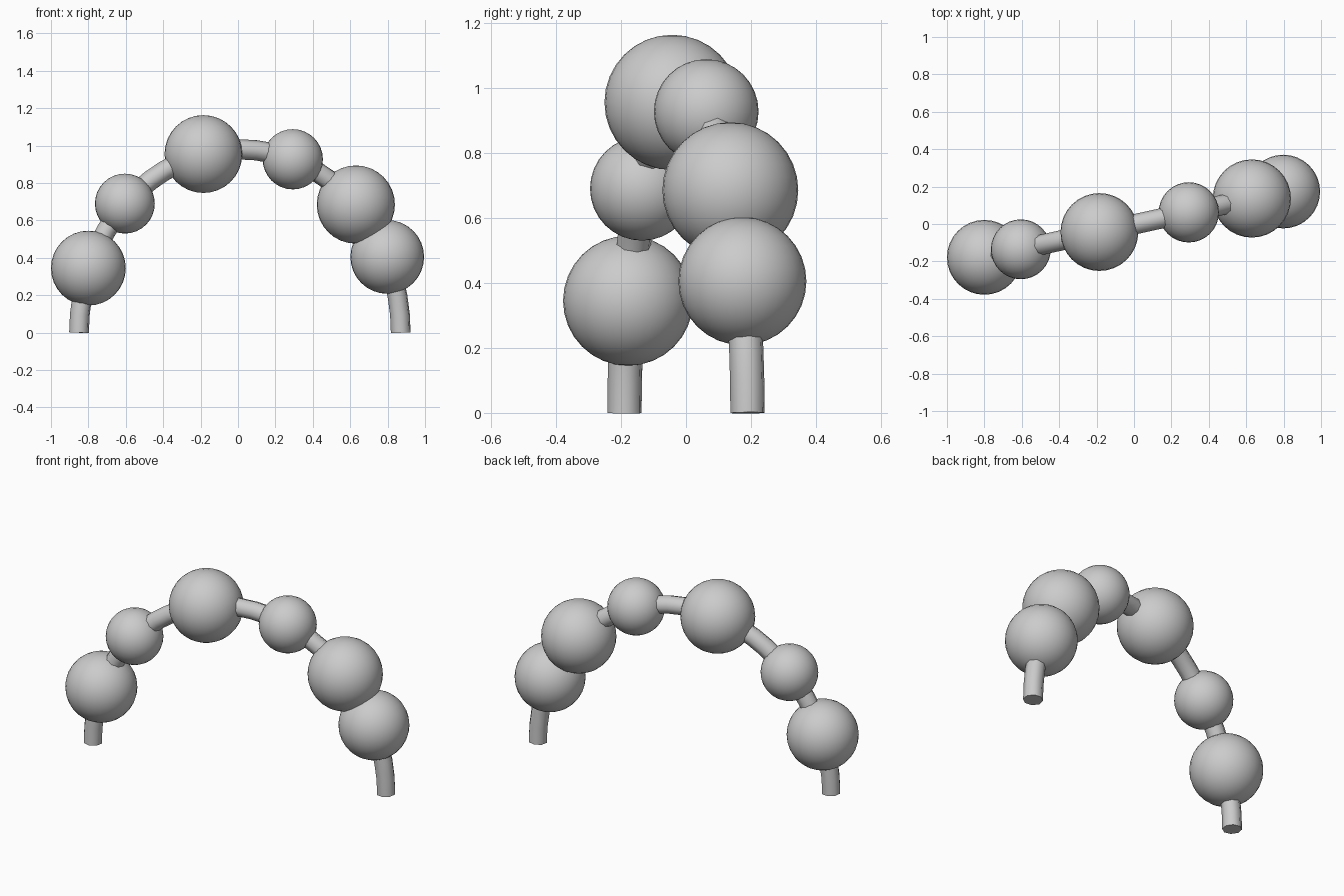
import bpy
from math import sin, cos, pi, sqrt, radians

cube = bpy.data.objects.get("Cube")
if cube:
    bpy.data.objects.remove(cube, do_unlink=True)

# Half-ellipse arch, turned slightly about the vertical
CENTRE_X, HALF_SPAN, HEIGHT, SLOPE = 0.01, 0.86, 0.98, 0.22


def arch_point(angle):
    dx = -HALF_SPAN * cos(angle)
    return (CENTRE_X + dx, dx * SLOPE, HEIGHT * sin(angle))


def smooth(obj, angle):
    bpy.ops.object.select_all(action='DESELECT')
    obj.select_set(True)
    bpy.context.view_layer.objects.active = obj
    bpy.ops.object.shade_smooth_by_angle(angle=radians(angle))


# Arched stem: octagonal tube swept along the arch, closed at both feet
STEPS = 32
curve = bpy.data.curves.new("arch_stem", 'CURVE')
curve.dimensions = '3D'
curve.twist_mode = 'MINIMUM'
curve.bevel_depth = 0.054
curve.bevel_resolution = 2
curve.use_fill_caps = True
spline = curve.splines.new('POLY')
spline.points.add(STEPS)
for i, point in enumerate(spline.points):
    point.co = (*arch_point(pi * i / STEPS), 1)
stem = bpy.data.objects.new("arch_stem", curve)
bpy.context.collection.objects.link(stem)
bpy.ops.object.select_all(action='DESELECT')
stem.select_set(True)
bpy.context.view_layer.objects.active = stem
bpy.ops.object.convert(target='MESH')
smooth(bpy.context.object, 60)

# Balls threaded on the arch: name, x, z, radius
balls = [
    ("right_low_ball", -0.8, 0.345, 0.2),
    ("right_small_ball", -0.605, 0.69, 0.16),
    ("top_ball", -0.185, 0.955, 0.208),
    ("left_small_ball", 0.293, 0.927, 0.161),
    ("left_large_ball", 0.63, 0.685, 0.209),
    ("left_low_ball", 0.798, 0.405, 0.197),
]
for name, x, z, radius in balls:
    y = (x - CENTRE_X) * SLOPE
    bpy.ops.mesh.primitive_uv_sphere_add(segments=32, ring_count=16,
                                         radius=radius, location=(x, y, z))
    ball = bpy.context.object
    ball.name = name
    smooth(ball, 40)
